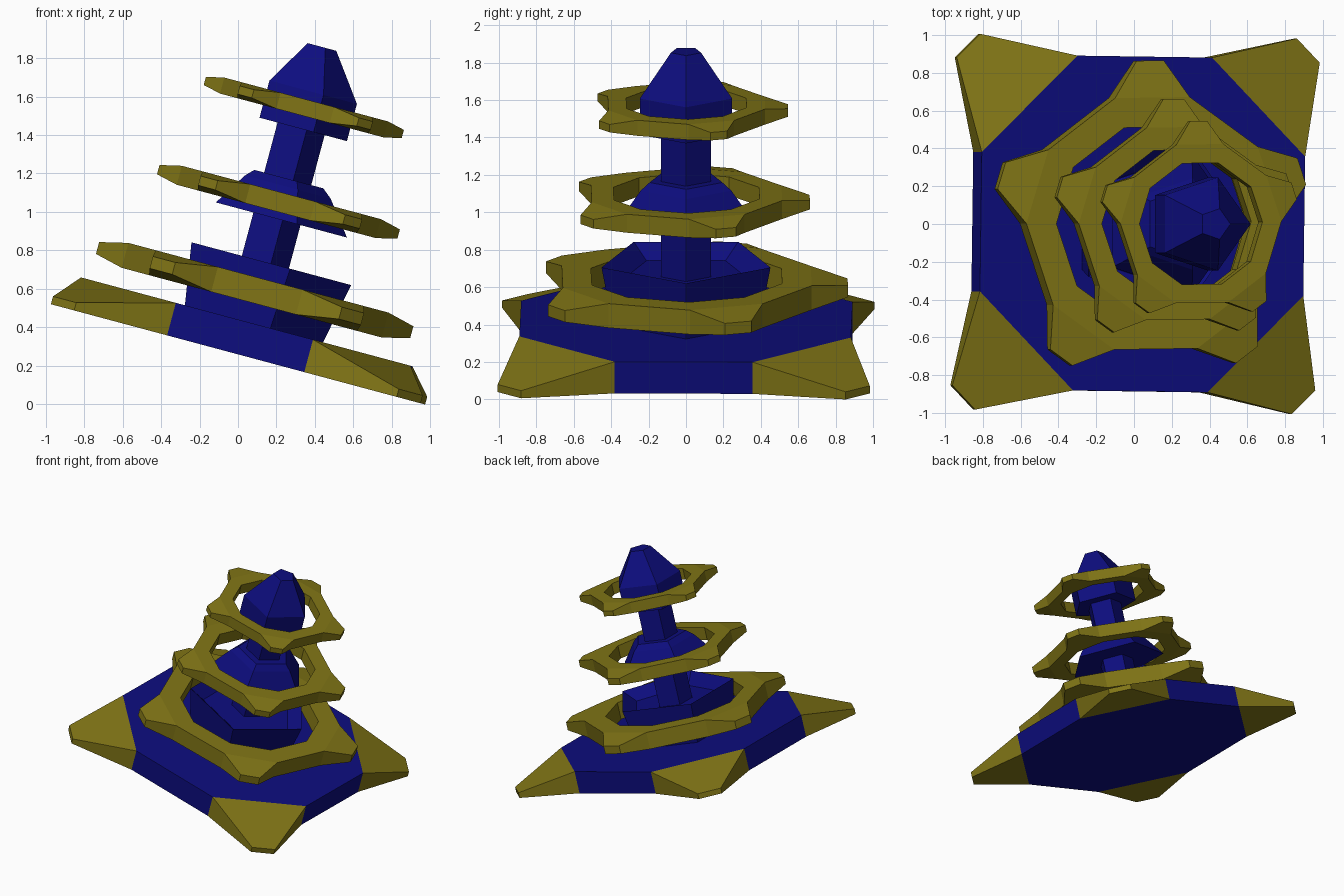
import bpy, bmesh
from math import radians, cos, sin
from mathutils import Matrix

if "Cube" in bpy.data.objects:
    bpy.data.objects.remove(bpy.data.objects["Cube"])

# Whole tower leans 15 degrees towards +x
LEAN = Matrix.Translation((0, 0, 0.26)) @ Matrix.Rotation(radians(15), 4, 'Y')


def material(name, rgb):
    m = bpy.data.materials.new(name)
    m.diffuse_color = (*rgb, 1)
    m.use_nodes = True
    m.node_tree.nodes["Principled BSDF"].inputs["Base Color"].default_value = m.diffuse_color
    return m


NAVY = material("navy", (0.004, 0.004, 0.21))
GOLD = material("gold", (0.22, 0.18, 0.008))


def finish(name, faces, mat):
    """Make a flat-shaded object from a list of polygon point lists."""
    bm = bmesh.new()
    for f in faces:
        bm.faces.new([bm.verts.new(p) for p in f])
    bmesh.ops.remove_doubles(bm, verts=bm.verts, dist=0.0005)
    bmesh.ops.recalc_face_normals(bm, faces=bm.faces)
    me = bpy.data.meshes.new(name)
    bm.to_mesh(me)
    bm.free()
    me.materials.append(mat)
    ob = bpy.data.objects.new(name, me)
    ob.matrix_world = LEAN
    bpy.context.collection.objects.link(ob)
    return ob


def polar(r, deg, z):
    return (r * cos(radians(deg)), r * sin(radians(deg)), z)


def stack(name, angles, levels, mat):
    """Solid of polygon sections, levels = (radius, height)."""
    loops = [[polar(r, a, z) for a in angles] for r, z in levels]
    faces = [loops[0], loops[-1]]
    n = len(angles)
    for lo, hi in zip(loops, loops[1:]):
        faces += [[lo[i], lo[(i + 1) % n], hi[(i + 1) % n], hi[i]] for i in range(n)]
    return finish(name, faces, mat)


def spike(mid, root, half_root, tip, half_tip, z_root, z_tip):
    """Faces of one blunt, thinning point; open where it meets the body."""
    plan = [(root, mid - half_root, z_root), (tip, mid - half_tip, z_tip),
            (tip, mid + half_tip, z_tip), (root, mid + half_root, z_root)]
    lo = [polar(r, a, z[0]) for r, a, z in plan]
    hi = [polar(r, a, z[1]) for r, a, z in plan]
    return [lo, hi] + [[lo[i], lo[i + 1], hi[i + 1], hi[i]] for i in range(3)]


# Base slab: irregular octagon with four gold corners
corners = [44.2 + 90 * k for k in range(4)]
stack("base_slab", [c + d for c in corners for d in (-22.4, 22.4)],
      [(0.96, 0), (0.96, 0.175)], NAVY)
finish("base_corners", [f for c in corners for f in
       spike(c, 0.96, 22.4, 1.32, 3.9, (0, 0.175), (0, 0.042))], GOLD)

# Five-sided core pieces
penta = [72 * k for k in range(5)]
stack("lower_drum", penta, [(0.41, 0.17), (0.475, 0.5), (0.36, 0.42), (0.14, 0.42)], NAVY)
stack("shaft", penta, [(0.14, 0.4), (0.14, 1.25)], NAVY)
stack("middle_collar", penta, [(0.39, 0.733), (0.255, 0.907), (0.205, 0.948)], NAVY)
stack("top_cap", penta, [(0.26, 1.217), (0.26, 1.417), (0.085, 1.656)], NAVY)


# Floating five-pointed rings
def star_ring(name, size, z, half, tip_half):
    outer, inner, tip = 0.70 * size, 0.535 * size, 0.868 * size
    mids = [90.8 + 72 * k for k in range(5)]
    ang = [m + d for m in mids for d in (-17, 17)]
    zs = (z - half, z + half)
    faces = []
    for i in range(10):
        a, b = ang[i], ang[(i + 1) % 10]
        for h in zs:
            faces.append([polar(inner, a, h), polar(outer, a, h),
                          polar(outer, b, h), polar(inner, b, h)])
        walls = (inner,) if i % 2 == 0 else (inner, outer)
        for r in walls:
            faces.append([polar(r, a, zs[0]), polar(r, b, zs[0]),
                          polar(r, b, zs[1]), polar(r, a, zs[1])])
    for m in mids:
        faces += spike(m, outer, 17, tip, 4.9, zs, (z - tip_half, z + tip_half))
    finish(name, faces, GOLD)


star_ring("lower_ring", 1.0, 0.345, 0.067, 0.032)
star_ring("middle_ring", 0.765, 0.82, 0.051, 0.025)
star_ring("upper_ring", 0.63, 1.328, 0.043, 0.022)
